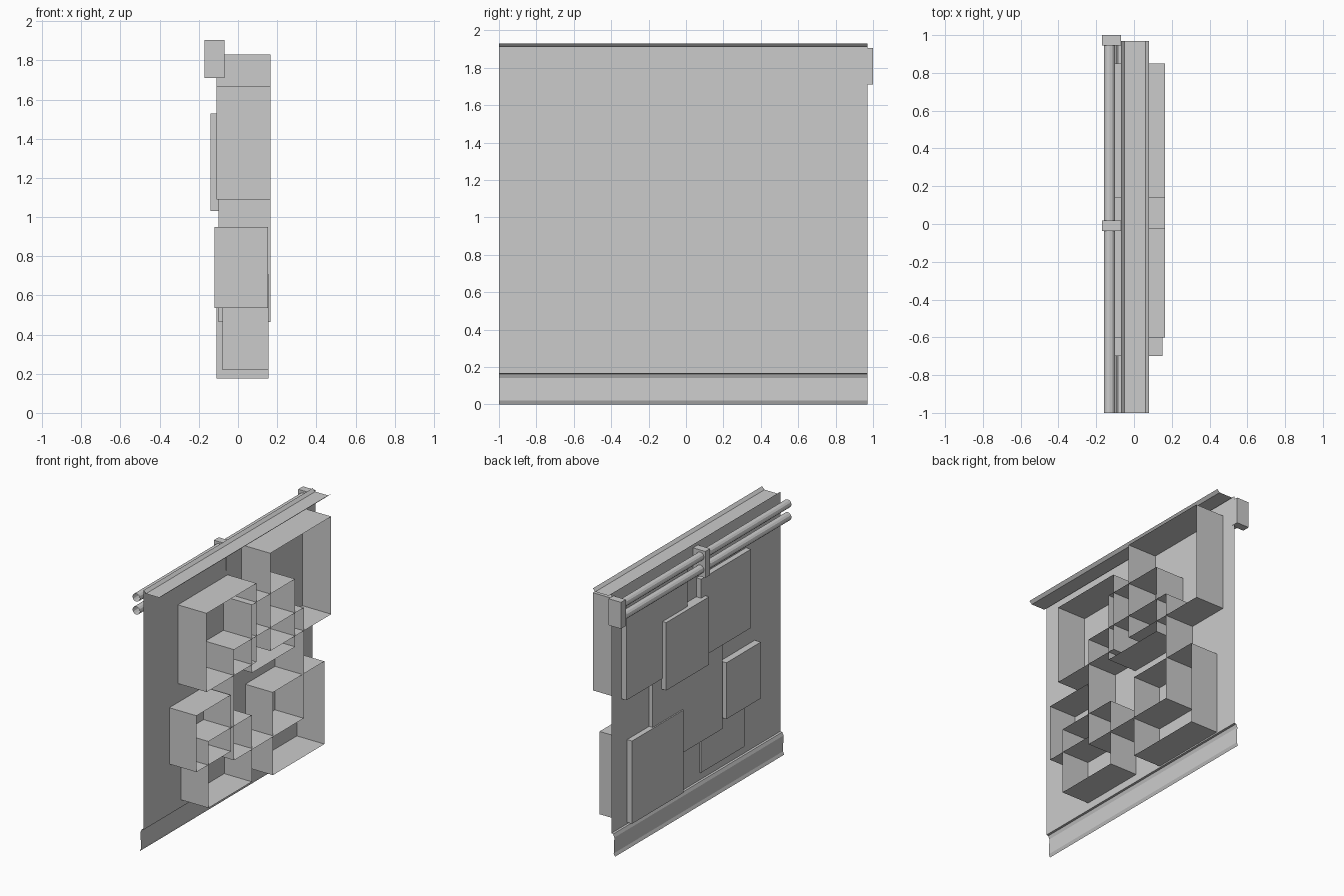
import bpy, bmesh, math
from mathutils import Matrix

if "Cube" in bpy.data.objects:
    bpy.data.objects.remove(bpy.data.objects["Cube"])

WALL_X = -0.07
Y0, Y1 = -1.0, 0.97


def finish(name, bm):
    me = bpy.data.meshes.new(name)
    bm.to_mesh(me)
    bm.free()
    ob = bpy.data.objects.new(name, me)
    bpy.context.collection.objects.link(ob)
    return ob


def strip(name, profile):
    """Sweep an open (x, z) profile along y as a thin sheet."""
    bm = bmesh.new()
    a = [bm.verts.new((x, Y0, z)) for x, z in profile]
    b = [bm.verts.new((x, Y1, z)) for x, z in profile]
    for i in range(len(profile) - 1):
        bm.faces.new((a[i], b[i], b[i + 1], a[i + 1]))
    return finish(name, bm)


def box(name, x, y, z, open_front=False):
    bm = bmesh.new()
    bmesh.ops.create_cube(bm, size=1)
    for v in bm.verts:
        v.co = [r[0] if c < 0 else r[1] for c, r in zip(v.co, (x, y, z))]
    if open_front:
        front = [f for f in bm.faces if f.normal.x > 0.9]
        bmesh.ops.delete(bm, geom=front, context='FACES_ONLY')
    return finish(name, bm)


# Wall sheet, skirting and channel-shaped top trim
strip("wall_panel", [(WALL_X, 1.93), (WALL_X, 0.165)])
strip("skirting", [(WALL_X, 0.165), (-0.085, 0.163), (-0.095, 0.14),
                   (-0.09, 0.022), (-0.1, 0.0)])
strip("top_trim", [(WALL_X, 1.93), (-0.05, 1.91), (0.06, 1.91), (0.08, 1.93)])

# Interlocking open-fronted display boxes: x range, y range, z range
boxes = {
    "upper_left": ((-0.11, 0.165), (-0.60, -0.02), (1.09, 1.67)),
    "upper_right": ((-0.11, 0.165), (0.14, 0.85), (1.11, 1.83)),
    "upper_middle": ((-0.14, 0.165), (-0.07, 0.43), (1.03, 1.53)),
    "centre": ((-0.10, 0.165), (-0.28, 0.53), (0.465, 1.28)),
    "lower_left": ((-0.12, 0.152), (-0.70, -0.30), (0.535, 0.95)),
    "lower_right": ((-0.11, 0.155), (0.185, 0.785), (0.175, 0.785)),
    "bottom": ((-0.08, 0.155), (-0.565, -0.06), (0.22, 0.71)),
}
for n, (x, y, z) in boxes.items():
    box("display_box_" + n, x, y, z, open_front=True)

# Double rail behind the wall (open tubes)
for n, z in (("upper", 1.86), ("lower", 1.765)):
    bm = bmesh.new()
    bmesh.ops.create_cone(bm, cap_ends=False, segments=12, radius1=0.03,
                          radius2=0.03, depth=1.98,
                          matrix=Matrix.Translation((-0.13, -0.01, z))
                          @ Matrix.Rotation(math.pi / 2, 4, 'X'))
    finish("rail_" + n, bm)

# Rail brackets
for n, y in (("middle", -0.01), ("end", 0.972)):
    box("rail_bracket_" + n, (-0.17, -0.068), (y - 0.028, y + 0.028), (1.71, 1.905))
